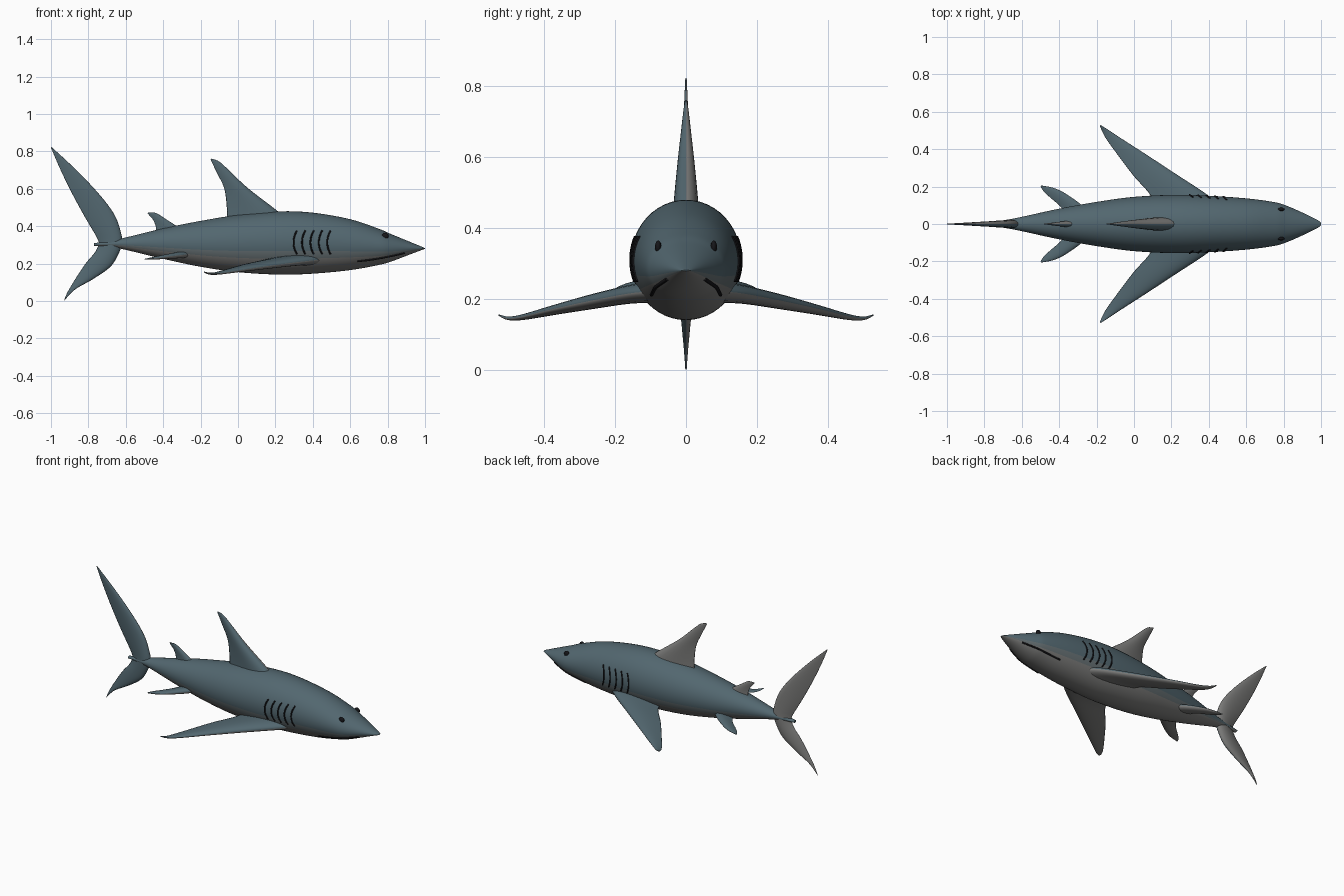
import bpy, bmesh, math
from mathutils import Vector

if "Cube" in bpy.data.objects:
    bpy.data.objects.remove(bpy.data.objects["Cube"])


def material(name, rgb):
    m = bpy.data.materials.new(name)
    m.diffuse_color = (*rgb, 1)
    m.use_nodes = True
    m.node_tree.nodes["Principled BSDF"].inputs["Base Color"].default_value = m.diffuse_color
    return m


SLATE = material("slate", (0.085, 0.135, 0.16))
BLEND = material("blend", (0.13, 0.16, 0.17))
PALE = material("pale", (0.2, 0.2, 0.195))
DARK = material("dark", (0.008, 0.008, 0.01))


def spline(pts, n=8):
    """Catmull-Rom resampling of equal-length tuples."""
    out = []
    for i in range(len(pts) - 1):
        a, b, c, d = (pts[max(i - 1, 0)], pts[i], pts[i + 1], pts[min(i + 2, len(pts) - 1)])
        for k in range(n):
            t = k / n
            out.append(tuple(0.5 * (2 * q + (r - p) * t + (2 * p - 5 * q + 4 * r - s) * t * t
                                    + (3 * q - p - 3 * r + s) * t ** 3)
                             for p, q, r, s in zip(a, b, c, d)))
    return out + [tuple(pts[-1])]


def loft(name, rings, mats, pick):
    """Skin closed rings; pick(column) gives the material index."""
    bm = bmesh.new()
    rows = [[bm.verts.new(p) for p in ring] for ring in rings]
    n = len(rows[0])
    for r0, r1 in zip(rows, rows[1:]):
        for j in range(n):
            k = (j + 1) % n
            f = bm.faces.new((r0[j], r0[k], r1[k], r1[j]))
            f.material_index = pick(j)
    bm.faces.new(rows[0])
    bm.faces.new(rows[-1])
    bmesh.ops.recalc_face_normals(bm, faces=bm.faces)
    for f in bm.faces:
        f.smooth = len(f.verts) == 4
    mesh = bpy.data.meshes.new(name)
    bm.to_mesh(mesh)
    bm.free()
    for m in mats:
        mesh.materials.append(m)
    ob = bpy.data.objects.new(name, mesh)
    bpy.context.collection.objects.link(ob)
    return ob


def fin(name, sections, normal, side=1):
    """Sections: leading xyz, trailing xyz, half thickness, from root to tip."""
    n, half = Vector(normal), 12
    rings = []
    for s in spline(sections, 6):
        a, b, h = Vector(s[0:3]), Vector(s[3:6]), s[6]
        ring = []
        for j in range(2 * half):
            u = (1 - math.cos(math.pi * j / half)) / 2
            up = 1 if j <= half else -1
            p = a.lerp(b, u) + n * (up * h * 2.6 * math.sqrt(u) * (1 - u))
            ring.append((p.x, p.y * side, p.z))
        rings.append(ring)
    return loft(name, rings, (SLATE, PALE), lambda j: 0 if j < half else 1)


def upright(name, rows):
    """Vertical fin from (lead x, lead z, trail x, trail z, half thickness)."""
    fin(name, [(lx, 0, lz, tx, 0, tz, h) for lx, lz, tx, tz, h in rows], (0, -1, 0))


def tube(name, pts, radius):
    cu = bpy.data.curves.new(name, "CURVE")
    cu.dimensions = "3D"
    cu.bevel_depth = radius
    cu.bevel_resolution = 2
    cu.use_fill_caps = True
    sp = cu.splines.new("POLY")
    sp.points.add(len(pts) - 1)
    for q, p in zip(sp.points, pts):
        q.co = (*p, 1)
    cu.materials.append(DARK)
    ob = bpy.data.objects.new(name, cu)
    bpy.context.collection.objects.link(ob)


# Body stations: x, top z, bottom z, half width
BODY = spline([(-0.77, 0.309, 0.294, 0.012), (-0.65, 0.328, 0.284, 0.028),
               (-0.4, 0.388, 0.225, 0.082), (-0.2, 0.428, 0.183, 0.118),
               (0.0, 0.460, 0.154, 0.145), (0.22, 0.479, 0.141, 0.156),
               (0.4, 0.472, 0.146, 0.151), (0.6, 0.437, 0.165, 0.137),
               (0.75, 0.387, 0.192, 0.117), (0.82, 0.357, 0.211, 0.096),
               (0.92, 0.316, 0.249, 0.052), (0.99, 0.287, 0.275, 0.016),
               (1.0, 0.282, 0.279, 0.004)])
SEG = 48


def surface(x, z):
    """Half width of the body at x, z."""
    for p, q in zip(BODY, BODY[1:]):
        if p[0] <= x <= q[0]:
            t = (x - p[0]) / (q[0] - p[0])
            top, bot, w = (p[i] + (q[i] - p[i]) * t for i in (1, 2, 3))
            s = (z - (top + bot) / 2) / ((top - bot) / 2)
            return w * math.sqrt(max(0, 1 - s * s))


def shade(j):
    s = math.sin(2 * math.pi * (j + 0.5) / SEG)
    return 0 if s > -0.3 else 1 if s > -0.5 else 2


loft("body", [[(x, w * math.cos(2 * math.pi * j / SEG),
                (t + b) / 2 + (t - b) / 2 * math.sin(2 * math.pi * j / SEG))
               for j in range(SEG)] for x, t, b, w in BODY], (SLATE, BLEND, PALE), shade)

# Fins on the centre line
upright("dorsal_fin", [(0.26, 0.44, -0.06, 0.43, 0.037), (0.20, 0.49, -0.06, 0.50, 0.033),
                       (0.05, 0.606, -0.073, 0.60, 0.022), (-0.06, 0.71, -0.11, 0.68, 0.011),
                       (-0.105, 0.748, -0.132, 0.725, 0.006), (-0.143, 0.761, -0.147, 0.755, 0.002)])
upright("rear_dorsal_fin", [(-0.30, 0.38, -0.44, 0.37, 0.017), (-0.34, 0.408, -0.44, 0.40, 0.014),
                            (-0.40, 0.447, -0.455, 0.435, 0.009),
                            (-0.44, 0.471, -0.473, 0.456, 0.005), (-0.48, 0.473, -0.483, 0.469, 0.002)])
upright("upper_tail_lobe", [(-0.62, 0.30, -0.74, 0.295, 0.024), (-0.622, 0.35, -0.755, 0.34, 0.022),
                            (-0.66, 0.46, -0.825, 0.46, 0.018), (-0.75, 0.58, -0.895, 0.59, 0.013),
                            (-0.88, 0.715, -0.953, 0.71, 0.007), (-0.997, 0.823, -1.0, 0.82, 0.002)])
upright("lower_tail_lobe", [(-0.62, 0.31, -0.74, 0.31, 0.022), (-0.635, 0.26, -0.765, 0.26, 0.021),
                            (-0.68, 0.185, -0.815, 0.20, 0.018), (-0.77, 0.12, -0.865, 0.125, 0.012),
                            (-0.87, 0.062, -0.91, 0.05, 0.006), (-0.927, 0.004, -0.931, 0.001, 0.002)])

# Mirrored parts
for side, label in ((-1, "right"), (1, "left")):
    fin(f"{label}_pectoral_fin",
        [(0.46, 0.10, 0.222, 0.11, 0.10, 0.215, 0.03), (0.38, 0.165, 0.215, 0.08, 0.165, 0.207, 0.026),
         (0.22, 0.27, 0.195, 0.00, 0.255, 0.188, 0.021), (0.06, 0.375, 0.172, -0.08, 0.36, 0.165, 0.014),
         (-0.08, 0.465, 0.150, -0.145, 0.45, 0.147, 0.008), (-0.14, 0.505, 0.146, -0.17, 0.495, 0.146, 0.005),
         (-0.178, 0.529, 0.155, -0.183, 0.525, 0.155, 0.002)], (0, 0, 1), side)
    fin(f"{label}_pelvic_fin",
        [(-0.24, 0.06, 0.252, -0.37, 0.06, 0.243, 0.018), (-0.29, 0.11, 0.247, -0.40, 0.10, 0.238, 0.016),
         (-0.37, 0.165, 0.238, -0.45, 0.143, 0.230, 0.011), (-0.43, 0.193, 0.230, -0.482, 0.173, 0.226, 0.007),
         (-0.495, 0.206, 0.224, -0.5, 0.2, 0.224, 0.002)], (0, 0, 1), side)

    # Eye
    bpy.ops.mesh.primitive_uv_sphere_add(segments=20, ring_count=12, radius=0.018,
                                         location=(0.787, side * (surface(0.787, 0.347) + 0.002), 0.347))
    eye = bpy.context.object
    eye.name = f"{label}_eye"
    eye.scale = (1, 0.5, 1)
    eye.data.materials.append(DARK)
    bpy.ops.object.shade_smooth()

    # Gill slits
    for g in range(5):
        pts = []
        for k in range(13):
            v = -1 + k / 6
            x, z = 0.297 + 0.045 * g + 0.018 * v * v, 0.313 + 0.063 * v
            pts.append((x, side * surface(x, z), z))
        tube(f"{label}_gill_{g + 1}", pts, 0.0045)

    # Mouth line
    pts = []
    for k in range(13):
        t = k / 12
        x, z = 0.64 + 0.25 * t, 0.212 + 0.026 * t + 0.018 * t * t
        pts.append((x, side * surface(x, z), z))
    tube(f"{label}_mouth", pts, 0.005)
